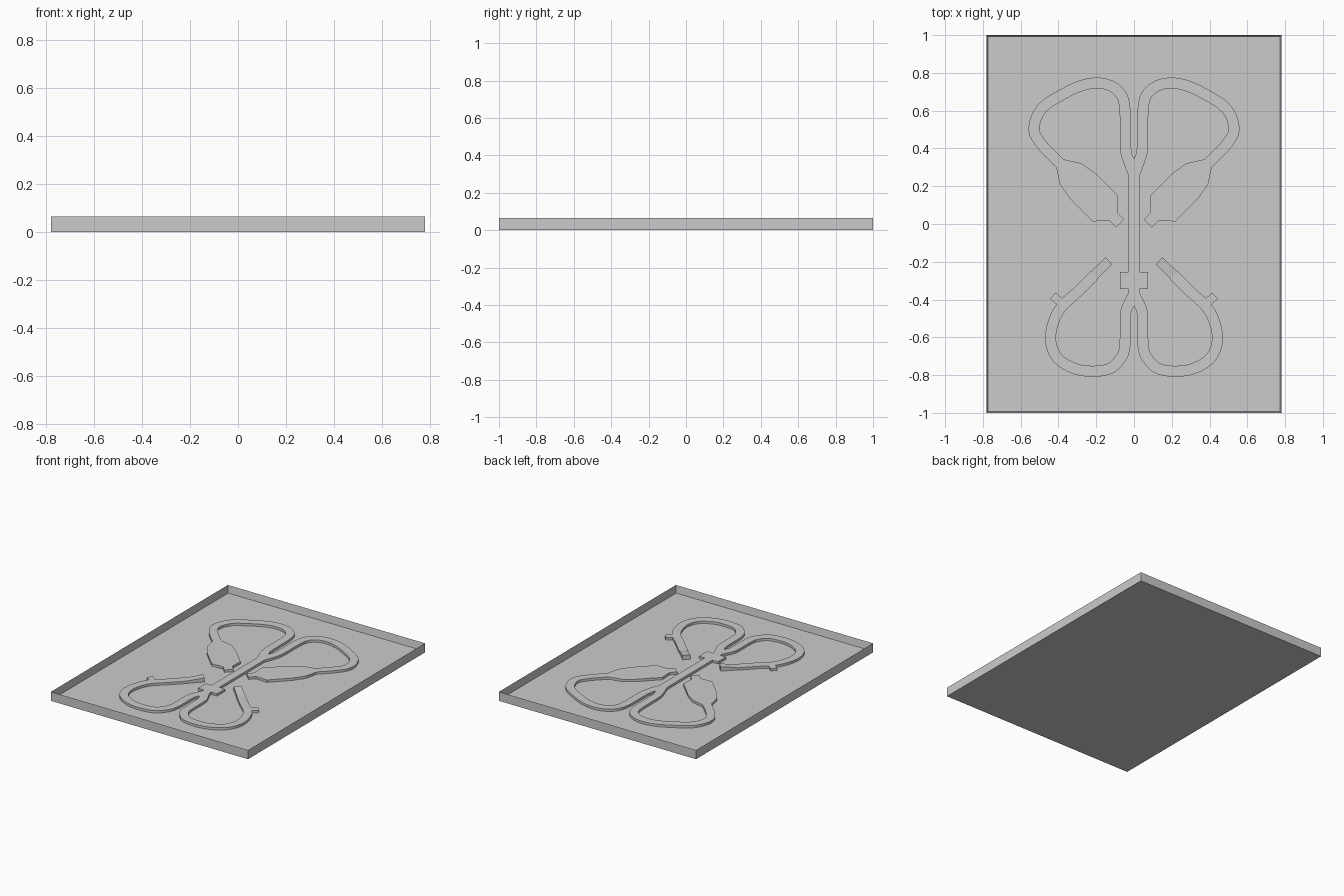
import bpy, bmesh
from mathutils import Vector

if "Cube" in bpy.data.objects:
    bpy.data.objects.remove(bpy.data.objects["Cube"])

HALF_X, HALF_Y, RIM_Z, WALL = 0.78, 1.0, 0.065, 0.011
FLOOR_Z, TRACK_Z, LANE = 0.012, 0.029, 0.029

grey = bpy.data.materials.new("plain grey")
grey.use_nodes = True
colour = (0.6, 0.6, 0.6, 1)
grey.diffuse_color = colour
grey.node_tree.nodes["Principled BSDF"].inputs["Base Color"].default_value = colour


def finish(name, bm):
    bmesh.ops.recalc_face_normals(bm, faces=bm.faces)
    mesh = bpy.data.meshes.new(name)
    bm.to_mesh(mesh)
    bm.free()
    mesh.materials.append(grey)
    ob = bpy.data.objects.new(name, mesh)
    bpy.context.collection.objects.link(ob)
    return ob


def smooth(pts, start, steps=4):
    """Round a path from index start onward; earlier points stay straight."""
    out = list(pts[:start])
    for i in range(start, len(pts) - 1):
        a, b, c, d = (Vector(pts[min(max(k, start), len(pts) - 1)]) for k in range(i - 1, i + 3))
        for s in range(steps):
            t = s / steps
            out.append(tuple(0.5 * (2 * b + (c - a) * t + (2 * a - 5 * b + 4 * c - d) * t ** 2
                                    + (3 * b - a - 3 * c + d) * t ** 3)))
    return out + [pts[-1]]


def ribbon(name, pts, mirror=True, top=TRACK_Z, lift=None):
    """Raised strip along (x, y, half width) points; lift raises the first end."""
    bm = bmesh.new()
    rings = []
    for i, (x, y, w) in enumerate(pts):
        a, b = pts[max(i - 1, 0)], pts[min(i + 1, len(pts) - 1)]
        d = Vector((b[0] - a[0], b[1] - a[1])).normalized()
        z = top + (lift if lift and i == 0 else 0)
        rings.append([bm.verts.new((x - s * d.y * w, y + s * d.x * w, h))
                      for s, h in ((1, FLOOR_Z - 0.002), (1, z), (-1, z), (-1, FLOOR_Z - 0.002))])
    for p, q in zip(rings, rings[1:]):
        for k in range(4):
            bm.faces.new((p[k], p[(k + 1) % 4], q[(k + 1) % 4], q[k]))
    bm.faces.new(rings[0])
    bm.faces.new(rings[-1])
    ob = finish(name, bm)
    if mirror:
        ob.modifiers.new("Mirror", "MIRROR").use_mirror_merge = False
    return ob


# Tray: a box whose top is inset for the rim and pushed down to the floor
bm = bmesh.new()
bmesh.ops.create_cube(bm, size=1)
for v in bm.verts:
    v.co = (v.co.x * 2 * HALF_X, v.co.y * 2 * HALF_Y, (v.co.z + 0.5) * RIM_Z)
top = [f for f in bm.faces if f.normal.z > 0.5]
bmesh.ops.inset_region(bm, faces=top, thickness=WALL)
for v in top[0].verts:
    v.co.z = FLOOR_Z
finish("tray", bm)

# Landing platform: widths along a diagonal from the middle
landing = [(0.04, 0.03), (0.09, 0.03), (0.15, 0.095), (0.32, 0.095), (0.41, 0.08), (0.49, LANE)]
diag = 0.7071
platform = [(t * diag + 0.045, t * diag - 0.025, w) for t, w in landing]
ribbon("landing_platform", platform)

# Rear loop from the platform round to the centre
rear = [(0.385, 0.315), (0.48, 0.41), (0.53, 0.50), (0.49, 0.61), (0.38, 0.685), (0.27, 0.735),
        (0.17, 0.745), (0.09, 0.71), (0.05, 0.63), (0.045, 0.41), (0.03, 0.34), (0.0, 0.26)]
ribbon("rear_loop", smooth([(x, y, LANE) for x, y in rear], 0))

# Front loop from the jump ramp round to the centre
front = [(0.21, -0.27), (0.30, -0.36), (0.385, -0.44), (0.43, -0.53), (0.44, -0.63), (0.395, -0.72),
         (0.28, -0.775), (0.14, -0.77), (0.07, -0.71), (0.048, -0.64), (0.045, -0.48), (0.03, -0.43),
         (0.0, -0.37)]
ribbon("front_loop", smooth([(x, y, LANE) for x, y in front], 0))

# Jump ramp and side stub
ribbon("jump_ramp", [(0.133, -0.195, 0.026), (0.212, -0.272, 0.026)], lift=0.014)
ribbon("side_stub", [(0.37, -0.43, 0.022), (0.43, -0.38, 0.022)])

# Centre straight and start gate
ribbon("centre_straight", [(0, -0.40, 0.03), (0, 0.30, 0.03)], mirror=False)
ribbon("start_gate", [(0, -0.345, 0.075), (0, -0.255, 0.075)], mirror=False)
